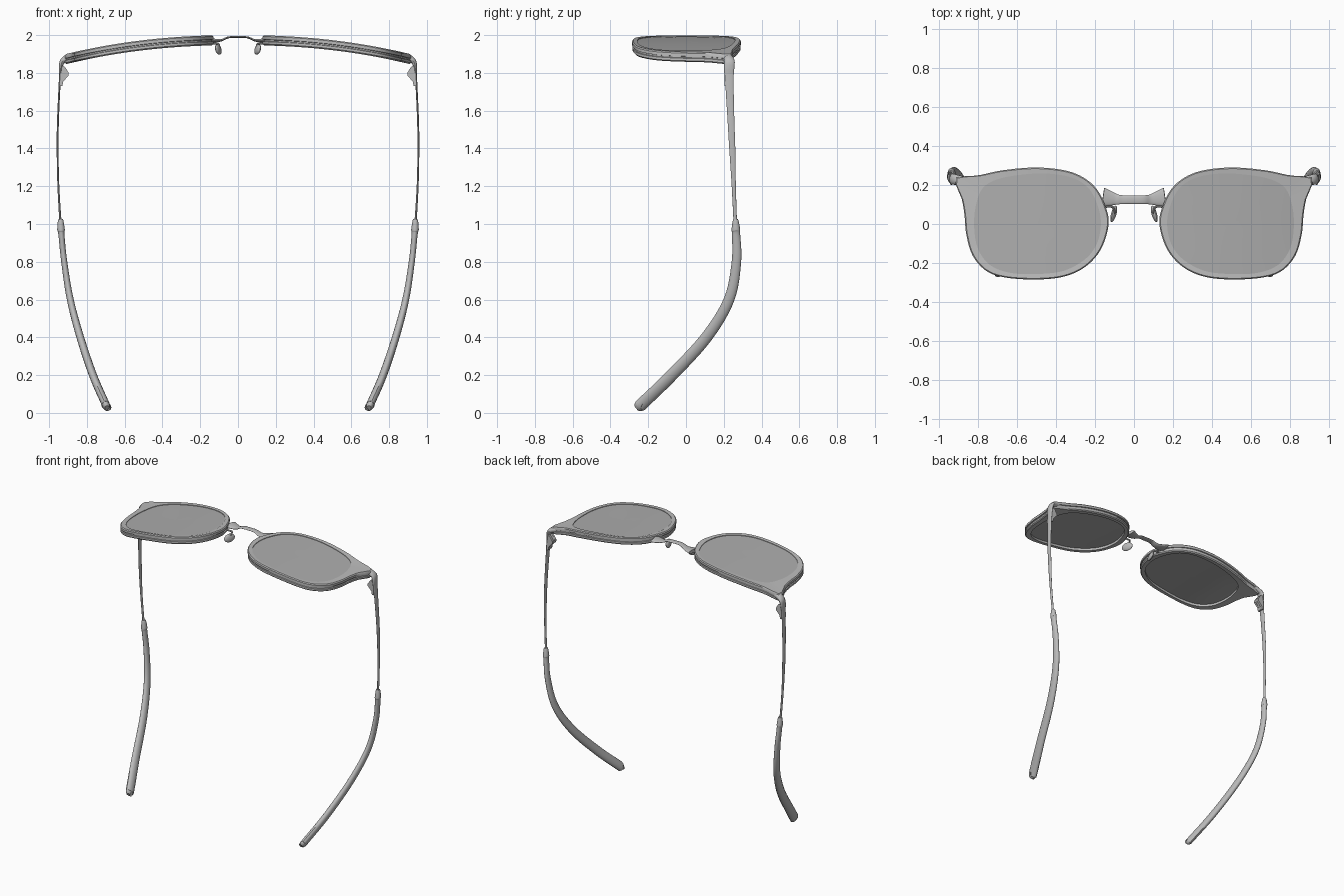
import bpy, bmesh, math
from mathutils import Vector

if "Cube" in bpy.data.objects:
    bpy.data.objects.remove(bpy.data.objects["Cube"])


def material(name, value):
    m = bpy.data.materials.new(name)
    m.use_nodes = True
    m.diffuse_color = (value, value, value, 1)
    m.node_tree.nodes["Principled BSDF"].inputs["Base Color"].default_value = (value, value, value, 1)
    return m


FRAME = material("frame grey", 0.5)
LENS = material("lens grey", 0.42)


def spline(pts, steps, closed=False):
    """Catmull-Rom through points of any dimension."""
    n, out = len(pts), []
    for i in range(n if closed else n - 1):
        p = [pts[(i + k) % n] if closed else pts[min(max(i + k, 0), n - 1)] for k in (-1, 0, 1, 2)]
        for s in range(steps):
            t = s / steps
            out.append(tuple(0.5 * (2 * b + (c - a) * t + (2 * a - 5 * b + 4 * c - d) * t * t
                                    + (3 * b - a - 3 * c + d) * t ** 3) for a, b, c, d in zip(*p)))
    return out if closed else out + [tuple(pts[-1])]


def loft(name, rings, mat, wrap=False, caps=True, mirror=True):
    """Skin a list of equal closed rings, mirrored to the other side."""
    bm = bmesh.new()
    rows = [[bm.verts.new(p) for p in r] for r in rings]
    pairs = list(zip(rows, rows[1:])) + ([(rows[-1], rows[0])] if wrap else [])
    for a, b in pairs:
        for i in range(len(a)):
            j = (i + 1) % len(a)
            bm.faces.new((a[i], a[j], b[j], b[i]))
    if caps and not wrap:
        bm.faces.new(rows[0])
        bm.faces.new(rows[-1])
    bmesh.ops.recalc_face_normals(bm, faces=bm.faces)
    me = bpy.data.meshes.new(name)
    bm.to_mesh(me)
    bm.free()
    ob = bpy.data.objects.new(name, me)
    bpy.context.collection.objects.link(ob)
    me.materials.append(mat)
    if mirror:
        ob.modifiers.new("Mirror", "MIRROR").use_mirror_merge = False
    bpy.ops.object.select_all(action="DESELECT")
    ob.select_set(True)
    bpy.context.view_layer.objects.active = ob
    bpy.ops.object.shade_smooth_by_angle(angle=math.radians(35))
    return ob


def tube(name, pts, steps=6, sides=16, side=(0, 1, 0), mirror=True):
    """Sweep an ellipse; each point is x, y, z, half width along side, half thickness."""
    path = spline(pts, steps) if steps > 1 else pts
    rings = []
    for i, p in enumerate(path):
        tan = (Vector(path[min(i + 1, len(path) - 1)][:3]) - Vector(path[max(i - 1, 0)][:3])).normalized()
        u = Vector(side)
        u = (u - tan * u.dot(tan)).normalized()
        v = tan.cross(u)
        rings.append([Vector(p[:3]) + u * p[3] * math.cos(a) + v * p[4] * math.sin(a)
                      for a in (math.tau * k / sides for k in range(sides))])
    return loft(name, rings, FRAME, mirror=mirror)


# Lens and rim outlines, resampled by angle around the lens centre
CX, N = 0.5, 96


def by_angle(pts):
    c = spline(pts, 10, True)
    out = []
    for k in range(N):
        d = Vector((math.cos(math.tau * k / N), math.sin(math.tau * k / N)))
        best = 0
        for a, b in zip(c, c[1:] + c[:1]):
            a, b = Vector((a[0] - CX, a[1])), Vector((b[0] - CX, b[1]))
            ca, cb = d.cross(a), d.cross(b)
            if ca * cb <= 0 and ca != cb:
                best = max(best, a.lerp(b, ca / (ca - cb)).dot(d))
        out.append(d * best)
    return out


outer = by_angle([(.13, 0), (.15, .1), (.2, .19), (.28, .25), (.38, .28), (.52, .29), (.68, .275),
                  (.8, .25), (.91, .24), (.915, .2), (.885, .13), (.87, .04), (.862, -.05), (.83, -.16),
                  (.76, -.24), (.66, -.275), (.5, -.285), (.36, -.27), (.25, -.22), (.17, -.13)])
inner = by_angle([(.17, 0), (.185, .09), (.23, .18), (.31, .235), (.43, .258), (.56, .255), (.7, .23),
                  (.78, .18), (.815, .08), (.82, -.03), (.8, -.13), (.74, -.21), (.64, -.25), (.5, -.257),
                  (.36, -.24), (.25, -.18), (.19, -.1)])


def front_z(x):
    return 2.0 - 0.1 * (max(x, 0) / 0.91) ** 2.2


def ring(loop, inset, drop, scale=1):
    r = []
    for d in loop:
        q = d * scale - d.normalized() * inset
        r.append((CX + q.x, q.y, front_z(CX + q.x) - drop))
    return r


# Rim: rounded section with a groove around the outside
loft("rim", [ring(inner, 0, .002), ring(outer, .006, 0), ring(outer, 0, .006), ring(outer, 0, .022),
             ring(outer, .007, .024), ring(outer, .007, .031), ring(outer, .001, .033),
             ring(outer, .001, .046), ring(outer, .008, .053), ring(inner, .004, .053),
             ring(inner, .004, .04), ring(inner, 0, .01)], FRAME, wrap=True)

# Lens: thin curved plate made of concentric rings
scales = [.02, .25, .5, .75, 1]
loft("lens", [ring(inner, 0, .006, s) for s in scales]
     + [ring(inner, 0, .036, s) for s in reversed(scales)], LENS)

# Bridge: flat arched strip widening at both rims
half = [(0, .125, 1.99, .022, .005), (.05, .125, 1.988, .022, .005), (.085, .126, 1.974, .026, .006),
        (.115, .13, 1.971, .036, .009), (.16, .137, 1.974, .05, .012)]
tube("bridge", [(-p[0],) + p[1:] for p in half[:0:-1]] + half, mirror=False)

# Nose pads on bent wires
tube("pad_wire", [(.16, .085, 1.96, .006, .006), (.13, .09, 1.955, .006, .006),
                  (.108, .085, 1.955, .006, .006), (.1, .06, 1.945, .006, .006),
                  (.112, .05, 1.925, .006, .006)], sides=8, side=(0, .3, 1))
pad = [(.104 + .012 * math.cos(t), .052 - .042 * math.cos(t), 1.924,
        .028 * math.sin(t) + .0005, .012 * math.sin(t) + .0005)
       for t in (math.pi * k / 10 for k in range(11))]
tube("nose_pad", pad, steps=1, side=(.25, 0, 1))

# End piece: wraps from the rim corner down to the temple
tube("end_piece", [(.87, .22, 1.885, .024, .02), (.905, .225, 1.877, .026, .02), (.93, .23, 1.86, .028, .014),
                   (.938, .228, 1.83, .028, .01), (.94, .228, 1.8, .026, .007)])

# Hinge: small wedge of knuckles inside each temple
for k, y in enumerate((.212, .228, .244)):
    prof = [(.94, 1.845), (.915, 1.83), (.896, 1.8), (.897, 1.785), (.925, 1.755), (.93, 1.73), (.945, 1.73)]
    loft("hinge_knuckle_%d" % (k + 1), [[(x, y + s, z) for x, z in prof] for s in (-.007, .007)], FRAME)

# Temple: thin tapering blade
tube("temple", [(.938, .23, 1.85, .026, .006), (.944, .23, 1.75, .022, .005), (.953, .238, 1.55, .018, .005),
                (.955, .245, 1.4, .016, .005), (.951, .253, 1.2, .011, .005), (.938, .262, .98, .009, .006)])

# Sleeve: collar plus thick curved ear tip
tube("ear_tip", [(.94, .263, 1.025, .012, .012), (.939, .263, 1.015, .016, .015), (.937, .264, .97, .023, .02),
                 (.935, .265, .945, .022, .016), (.92, .267, .8, .025, .016), (.888, .228, .6, .028, .018),
                 (.835, .108, .4, .031, .02), (.768, -.075, .2, .033, .021), (.705, -.225, .055, .034, .021),
                 (.697, -.246, .036, .032, .02), (.692, -.26, .024, .02, .013)])
